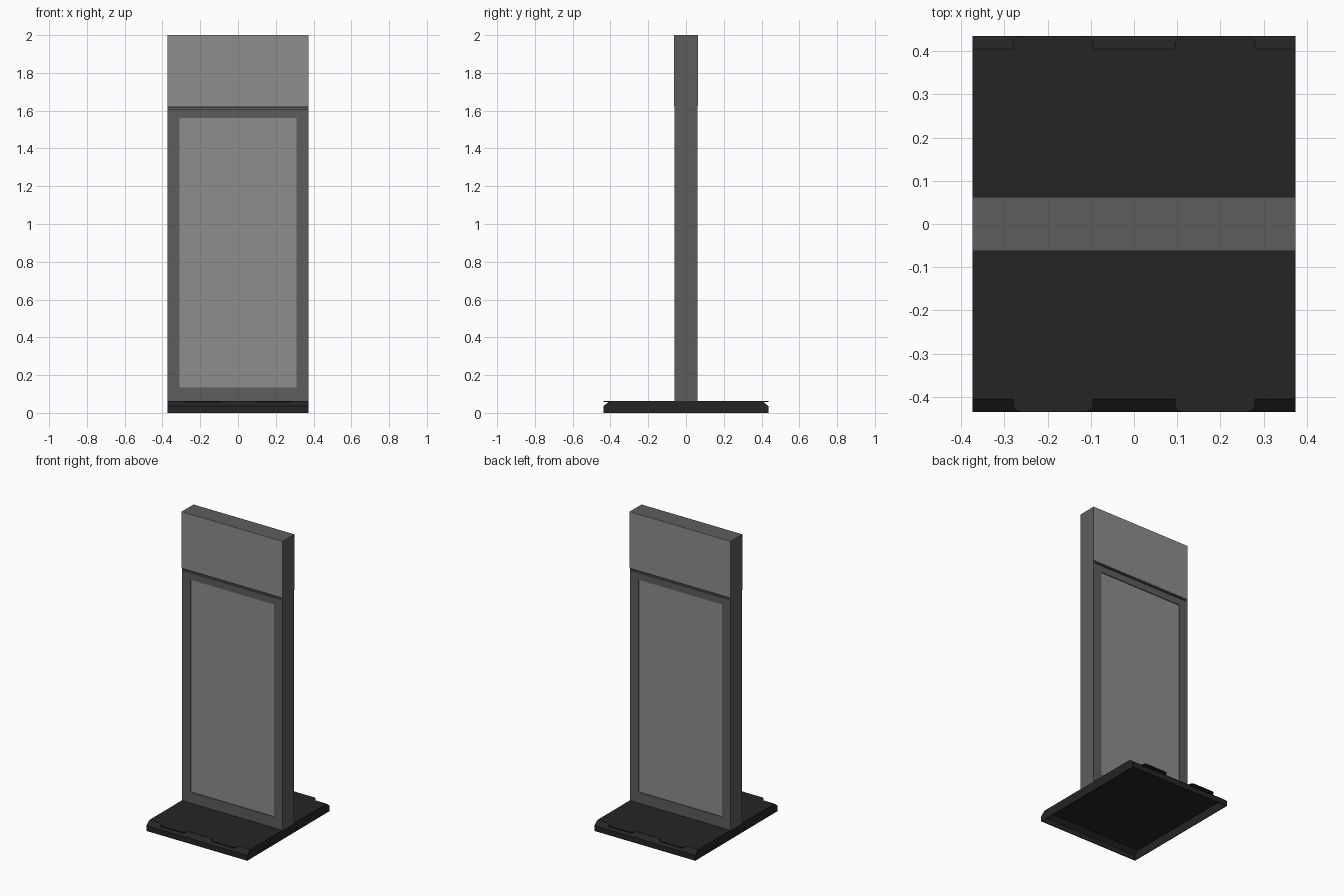
import bpy, bmesh, math

if "Cube" in bpy.data.objects:
    bpy.data.objects.remove(bpy.data.objects["Cube"])

W, T = 0.374, 0.062          # half width, half thickness of the upright
BASE_TOP, DEPTH = 0.062, 0.436


def material(name, v):
    m = bpy.data.materials.new(name)
    m.diffuse_color = (v, v, v, 1)
    m.use_nodes = True
    m.node_tree.nodes["Principled BSDF"].inputs["Base Color"].default_value = m.diffuse_color
    return m


FRAME = material("dark_grey", 0.11)
PANEL = material("mid_grey", 0.27)
BLACK = material("near_black", 0.018)


def finish(name, bm, mat):
    bmesh.ops.recalc_face_normals(bm, faces=bm.faces)
    me = bpy.data.meshes.new(name)
    bm.to_mesh(me)
    bm.free()
    ob = bpy.data.objects.new(name, me)
    bpy.context.collection.objects.link(ob)
    if mat:
        me.materials.append(mat)
    return ob


def box(name, x, y, z, mat=None):
    """Box from (min, max) pairs."""
    bm = bmesh.new()
    bmesh.ops.create_cube(bm, size=1)
    for v in bm.verts:
        v.co = [r[0] if c < 0 else r[1] for c, r in zip(v.co, (x, y, z))]
    return finish(name, bm, mat)


def prism(name, pts, direction, mat, remove=None):
    """Extrude a closed outline; optionally delete faces chosen by test."""
    bm = bmesh.new()
    f = bm.faces.new([bm.verts.new(p) for p in pts])
    r = bmesh.ops.extrude_face_region(bm, geom=[f], use_keep_orig=True)
    bmesh.ops.translate(bm, vec=direction,
                        verts=[g for g in r["geom"] if isinstance(g, bmesh.types.BMVert)])
    if remove:
        bmesh.ops.delete(bm, geom=[f for f in bm.faces if remove(f)], context="FACES_ONLY")
    return finish(name, bm, mat)


def ends(s, a, b):
    return tuple(sorted((s * a, s * b)))


# Upright body with a framed recess and a groove on both faces
body = box("upright_body", (-W, W), (-T, T), (BASE_TOP, 2.0), FRAME)
for s, side in ((-1, "front"), (1, "back")):
    cuts = [("recess", 0.31, 0.055, 0.135, 1.56), ("groove", 0.364, 0.050, 1.606, 1.618)]
    for part, hx, y, z0, z1 in cuts:
        cutter = box(f"{side}_{part}_cutter", (-hx, hx), ends(s, y, 0.1), (z0, z1))
        cutter.hide_render = True
        cutter.hide_viewport = True
        cutter.display_type = "WIRE"
        mod = body.modifiers.new(part, "BOOLEAN")
        mod.operation, mod.solver, mod.object = "DIFFERENCE", "EXACT", cutter

    # Poster panel in the recess and header panel above it
    box(f"{side}_poster_panel", (-0.31, 0.31), ends(s, 0.0545, 0.057), (0.135, 1.56), PANEL)
    box(f"{side}_header_panel", (-W, W), ends(s, T - 0.001, T + 0.0008), (1.625, 2.0), PANEL)

# Hollow folded base tray, open below
d, c, t = DEPTH, 0.405, BASE_TOP
outline = [(-d, 0), (d, 0), (d, 0.036), (c, t), (-c, t), (-d, 0.036)]
tray = prism("base_tray", [(-W, y, z) for y, z in outline], (2 * W, 0, 0), BLACK,
             lambda f: all(v.co.z < 1e-5 for v in f.verts))
sol = tray.modifiers.new("sheet", "SOLIDIFY")
sol.thickness, sol.offset, sol.use_even_offset = 0.004, -1, True

# Thin rounded tabs along the front and back edges of the base
R = 0.022
for sy, side in ((-1, "front"), (1, "back")):
    for sx, hand in ((-1, "left"), (1, "right")):
        half, cx = 0.093, sx * 0.1875
        arc = [(half - R + R * math.cos(a), d - R + R * math.sin(a))
               for a in (math.radians(15 * i) for i in range(7))]
        pts = [(half, c)] + arc + [(-x, y) for x, y in reversed(arc)] + [(-half, c)]
        prism(f"{side}_{hand}_tab", [(cx + x, sy * y, t - 0.005) for x, y in pts],
              (0, 0, 0.005), BLACK)
